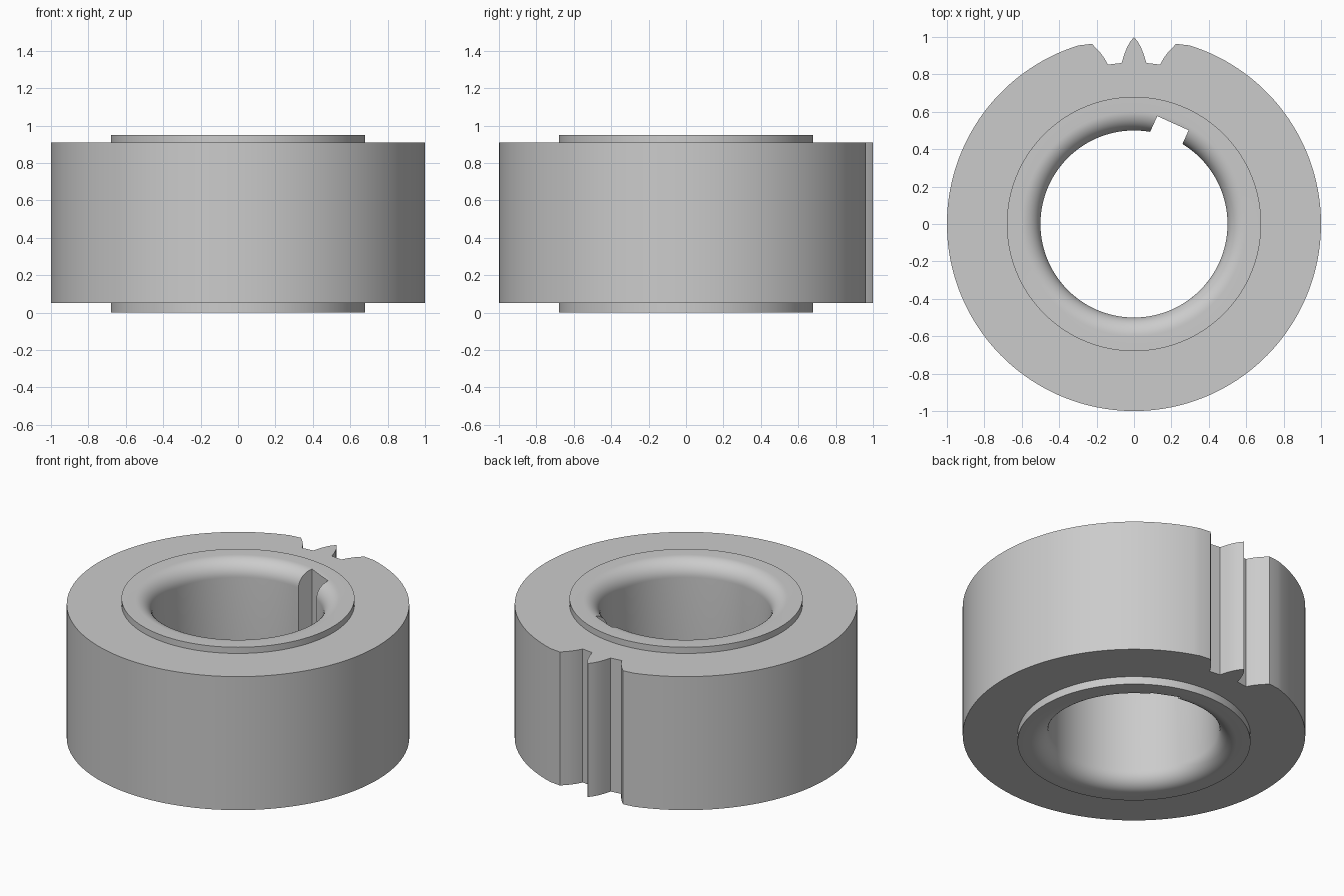
import bpy
import bmesh
from math import sin, cos, pi, atan2, radians
from mathutils import Matrix

cube = bpy.data.objects.get("Cube")
if cube:
    bpy.data.objects.remove(cube, do_unlink=True)

steel = bpy.data.materials.new("plain grey")
steel.use_nodes = True
GREY = (0.6, 0.6, 0.6, 1)
steel.diffuse_color = GREY
steel.node_tree.nodes["Principled BSDF"].inputs["Base Color"].default_value = GREY


def make_object(name, bm):
    bmesh.ops.recalc_face_normals(bm, faces=bm.faces)
    mesh = bpy.data.meshes.new(name)
    bm.to_mesh(mesh)
    bm.free()
    mesh.materials.append(steel)
    ob = bpy.data.objects.new(name, mesh)
    bpy.context.collection.objects.link(ob)
    return ob


def ring_solid(name, loops):
    """Join closed loops of equal length, last back to first, into a ring."""
    bm = bmesh.new()
    rows = [[bm.verts.new(p) for p in loop] for loop in loops]
    for i, a in enumerate(rows):
        b = rows[(i + 1) % len(rows)]
        for j in range(len(a)):
            k = (j + 1) % len(a)
            bm.faces.new((a[j], a[k], b[k], b[j]))
    return make_object(name, bm)


def circle(r, z, n=144):
    return [(r * cos(2 * pi * i / n), r * sin(2 * pi * i / n), z) for i in range(n)]


def activate(ob):
    bpy.ops.object.select_all(action='DESELECT')
    ob.select_set(True)
    bpy.context.view_layer.objects.active = ob


# Gear body: one pointed tooth between two gaps, the rest a plain cylinder
half = [(0.02, 0.975), (0.037, 0.945), (0.053, 0.905), (0.066, 0.861),
        (0.14, 0.852), (0.158, 0.886), (0.185, 0.922), (0.225, 0.963)]
start = radians(72.7)
sweep = 2 * pi - (pi - 2 * start)
ARC = 136
arc = [(cos(start - sweep * i / ARC), sin(start - sweep * i / ARC)) for i in range(ARC + 1)]
outline = [(0, 1)] + half + arc + [(-x, y) for x, y in reversed(half)]
inner = [(0.66 * cos(atan2(y, x)), 0.66 * sin(atan2(y, x))) for x, y in outline]
LOW, HIGH = 0.05, 0.91
body = ring_solid("gear_body", [[(x, y, z) for x, y in pts]
                                for pts, z in ((outline, LOW), (outline, HIGH),
                                               (inner, HIGH), (inner, LOW))])

# Hub: turned ring with rounded bore mouths
TOP, BORE, FIL, STEPS = 0.95, 0.5, 0.1, 12
mouth = [(BORE + FIL * (1 - cos(a)), FIL * (1 - sin(a)))
         for a in (pi / 2 * i / STEPS for i in range(STEPS + 1))]
profile = [(0.68, 0), (0.68, TOP)]
profile += [(r, TOP - z) for r, z in reversed(mouth)] + mouth
hub = ring_solid("hub", [circle(r, z) for r, z in profile])

# Keyway: slot cut through the bore wall, slightly off its radial line
bm = bmesh.new()
bmesh.ops.create_cube(bm, size=1, matrix=Matrix.Rotation(radians(-24.3), 4, 'Z')
                      @ Matrix.Translation((-0.032, 0.477, 0.475))
                      @ Matrix.Diagonal((0.184, 0.2, 1.4, 1)))
cutter = make_object("keyway_cutter", bm)
cutter.hide_render = True
cut = hub.modifiers.new("keyway", 'BOOLEAN')
cut.operation = 'DIFFERENCE'
cut.solver = 'EXACT'
cut.object = cutter
activate(hub)
bpy.ops.object.modifier_apply(modifier=cut.name)
bpy.data.objects.remove(cutter, do_unlink=True)

for ob in (body, hub):
    activate(ob)
    bpy.ops.object.shade_smooth_by_angle(angle=radians(25))
